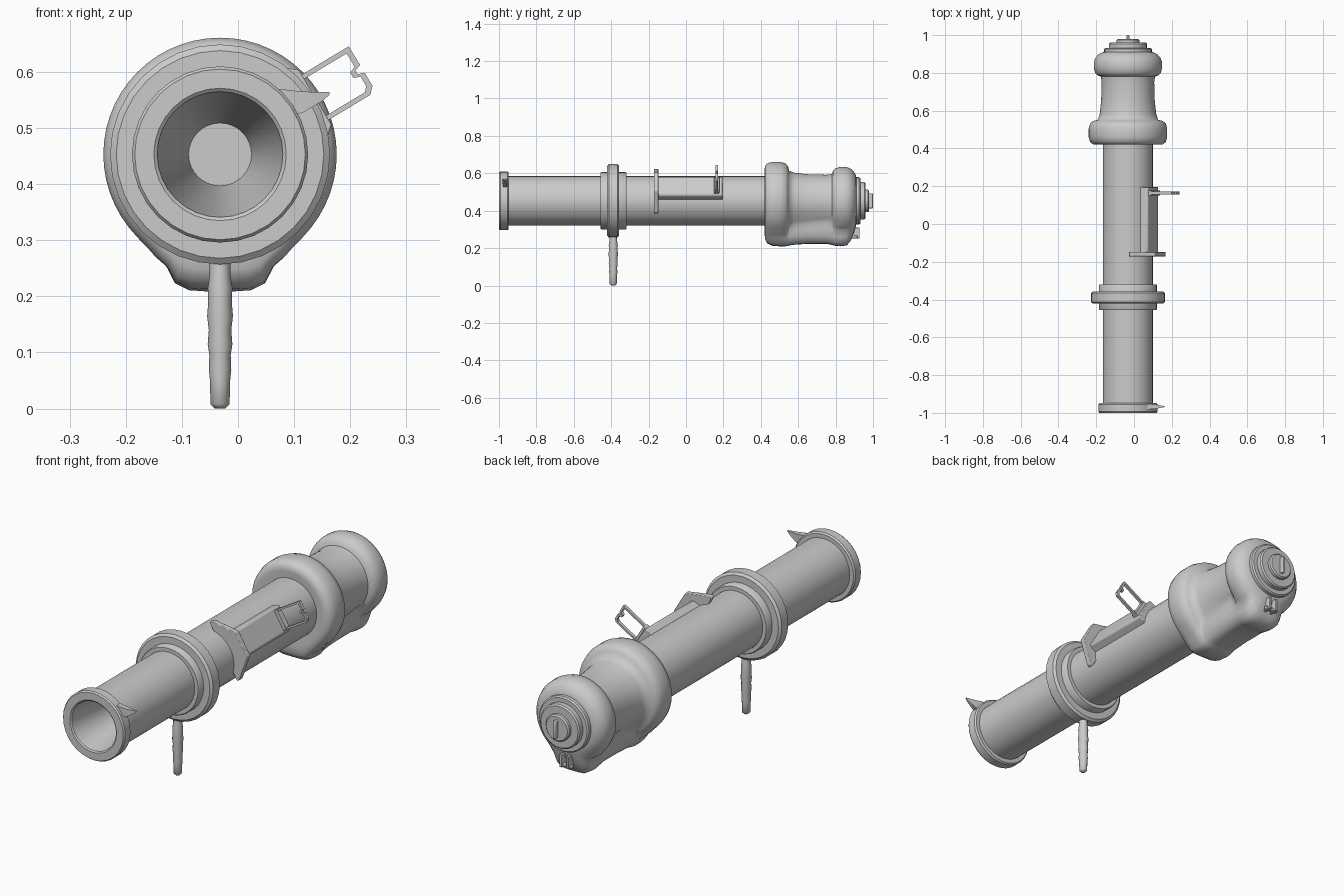
import bpy, bmesh, math
from mathutils import Vector

CX, CZ = -0.032, 0.453          # tube axis
TILT = math.radians(31)         # direction of the sight rail around the tube
OUT = Vector((math.cos(TILT), 0, math.sin(TILT)))
TAN = Vector((-math.sin(TILT), 0, math.cos(TILT)))


def finish(name, bm, bevel=0, angle=35):
    bmesh.ops.recalc_face_normals(bm, faces=bm.faces)
    me = bpy.data.meshes.new(name)
    bm.to_mesh(me)
    bm.free()
    ob = bpy.data.objects.new(name, me)
    bpy.context.collection.objects.link(ob)
    if bevel:
        m = ob.modifiers.new("bevel", 'BEVEL')
        m.width, m.segments = bevel, 2
        m.limit_method = 'ANGLE'
    bpy.ops.object.select_all(action='DESELECT')
    ob.select_set(True)
    bpy.context.view_layer.objects.active = ob
    bpy.ops.object.shade_smooth_by_angle(angle=math.radians(angle))
    return ob


def loft(name, rings, **kw):
    """Skin a list of equal-length point rings and cap both ends."""
    bm = bmesh.new()
    vs = [[bm.verts.new(p) for p in r] for r in rings]
    n = len(vs[0])
    for a, b in zip(vs, vs[1:]):
        for i in range(n):
            j = (i + 1) % n
            bm.faces.new((a[i], a[j], b[j], b[i]))
    bm.faces.new(vs[0])
    bm.faces.new(vs[-1])
    return finish(name, bm, **kw)


def circle_y(y, r, n):
    return [(CX + r * math.cos(2 * math.pi * i / n), y,
             CZ + r * math.sin(2 * math.pi * i / n)) for i in range(n)]


def lathe(name, profile, n=32, **kw):
    return loft(name, [circle_y(y, r, n) for y, r in profile], **kw)


def rail_pt(r, t, y):
    """Point r outward from the axis and t across, in the tilted sight frame."""
    return Vector((CX, y, CZ)) + OUT * r + TAN * t


def rail_prism(name, outline, y0, y1, **kw):
    return loft(name, [[rail_pt(r, t, y) for r, t in outline] for y in (y0, y1)], **kw)


def box(name, x0, x1, y0, y1, z0, z1, **kw):
    return loft(name, [[(x0, y, z0), (x1, y, z0), (x1, y, z1), (x0, y, z1)]
                       for y in (y0, y1)], **kw)


# Tube with muzzle lip and funnel-shaped bore
lathe("barrel_tube", [(-0.60, 0.056), (-0.995, 0.112), (-1.0, 0.118), (-1.0, 0.152),
                      (-0.993, 0.157), (-0.955, 0.157), (-0.948, 0.151), (-0.948, 0.1325),
                      (0.6, 0.1325)])

# Stepped collar around the tube
lathe("collar_base", [(-0.456, 0.13), (-0.456, 0.150), (-0.45, 0.154),
                      (-0.325, 0.154), (-0.319, 0.150), (-0.319, 0.13)])
lathe("collar_band", [(-0.422, 0.15), (-0.422, 0.185), (-0.413, 0.196),
                      (-0.366, 0.196), (-0.357, 0.185), (-0.357, 0.15)])

# Finger-grooved handle
grip = [(0.0, 0.009), (0.008, 0.017), (0.05, 0.018), (0.07, 0.020), (0.095, 0.019),
        (0.115, 0.022), (0.14, 0.020), (0.165, 0.023), (0.19, 0.021), (0.215, 0.022),
        (0.235, 0.019), (0.275, 0.018)]
loft("handle", [[(CX + r * math.cos(a * math.pi / 6), -0.389 + 1.1 * r * math.sin(a * math.pi / 6), z)
                 for a in range(12)] for z, r in grip], angle=50)


# Padded rear shroud: two bulging rings joined by a block underneath
def shroud_ring(y, r, half, depth, n=56):
    pts = []
    for i in range(n):
        a = 2 * math.pi * i / n
        c, s = math.cos(a), math.sin(a)
        d = r
        if s < -0.1:
            # superellipse-like lower lobe, soft cornered
            lobe = 1 / ((abs(c) / half) ** 5 + (-s / depth) ** 5) ** 0.2
            d = (r ** 10 + lobe ** 10) ** 0.1 if lobe < r else max(r, lobe)
            d = min(d, depth / -s) if depth > r else r
        pts.append((CX + d * c, y, CZ + d * s))
    return pts


shroud = [(0.425, 0.130, 0.08, 0.13), (0.420, 0.165, 0.09, 0.17), (0.422, 0.185, 0.10, 0.205),
          (0.435, 0.201, 0.105, 0.228), (0.46, 0.208, 0.105, 0.240), (0.505, 0.208, 0.105, 0.244),
          (0.533, 0.200, 0.105, 0.243), (0.546, 0.183, 0.10, 0.241), (0.552, 0.160, 0.10, 0.239),
          (0.58, 0.150, 0.10, 0.235), (0.65, 0.142, 0.10, 0.230), (0.75, 0.139, 0.10, 0.230),
          (0.78, 0.143, 0.10, 0.236), (0.787, 0.162, 0.10, 0.238), (0.80, 0.174, 0.10, 0.241),
          (0.825, 0.181, 0.10, 0.243), (0.86, 0.180, 0.10, 0.238), (0.88, 0.172, 0.09, 0.215),
          (0.896, 0.158, 0.08, 0.175), (0.908, 0.138, 0.07, 0.138), (0.912, 0.120, 0.07, 0.12)]
loft("rear_shroud", [shroud_ring(*s) for s in shroud], angle=60)

# Stepped rear cap with flat key
for name, y0, y1, r in (("cap_outer", 0.89, 0.932, 0.126), ("cap_middle", 0.92, 0.960, 0.100),
                        ("cap_inner", 0.95, 0.979, 0.060)):
    lathe(name, [(y0, r), (y1 - 0.006, r), (y1, r - 0.006)])
box("cap_key", CX - 0.007, CX + 0.007, 0.97, 1.0, 0.413, 0.493, bevel=0.004)

# Rear latch: two lugs and a pin
for side in (-1, 1):
    x = CX + side * 0.017
    box("latch_lug", x - 0.006, x + 0.006, 0.88, 0.928, 0.252, 0.31, bevel=0.002)
box("latch_pin", CX - 0.032, CX + 0.032, 0.90, 0.917, 0.252, 0.267, bevel=0.003)

# Sight rail on the upper right of the tube
rail_prism("sight_rail", [(0.10, -0.064), (0.148, -0.06), (0.156, -0.052),
                          (0.156, 0.052), (0.148, 0.06), (0.10, 0.064)], -0.15, 0.195, bevel=0.003)
rail_prism("rail_bracket", [(0.09, -0.135), (0.105, -0.135), (0.198, -0.057), (0.198, 0.057),
                            (0.105, 0.135), (0.09, 0.135)], -0.172, -0.148, bevel=0.003)

# Open rear sight frame with a notch in its outer bar
T0, T1 = 0.047, 0.038
rail_prism("rear_sight_frame",
           [(0.13, -T0), (0.284, -T0), (0.296, -T0 + 0.012), (0.296, -0.008), (0.284, -0.004),
            (0.284, 0.004), (0.296, 0.008), (0.296, T0), (0.13, T0), (0.13, T1), (0.286, T1),
            (0.286, 0.010), (0.274, 0.006), (0.274, -0.006), (0.286, -0.010), (0.286, -T1 + 0.008),
            (0.278, -T1), (0.175, -T1), (0.175, -T1 + 0.001), (0.13, -T1 + 0.001)],
           0.157, 0.171)
rail_prism("rear_sight_foot", [(0.13, -T0), (0.172, -T0), (0.172, T0), (0.13, T0)], 0.150, 0.178,
           bevel=0.002)

# Front sight spike on the muzzle lip
loft("front_sight", [[(x, -0.967 + dy, z) for dy, z in ((-h, z0), (h, z0), (h, z1), (-h, z1))]
                     for x, h, z0, z1 in ((0.07, 0.015, 0.520, 0.570), (0.115, 0.011, 0.527, 0.565),
                                          (0.15, 0.005, 0.548, 0.564), (0.163, 0.002, 0.559, 0.564))])
